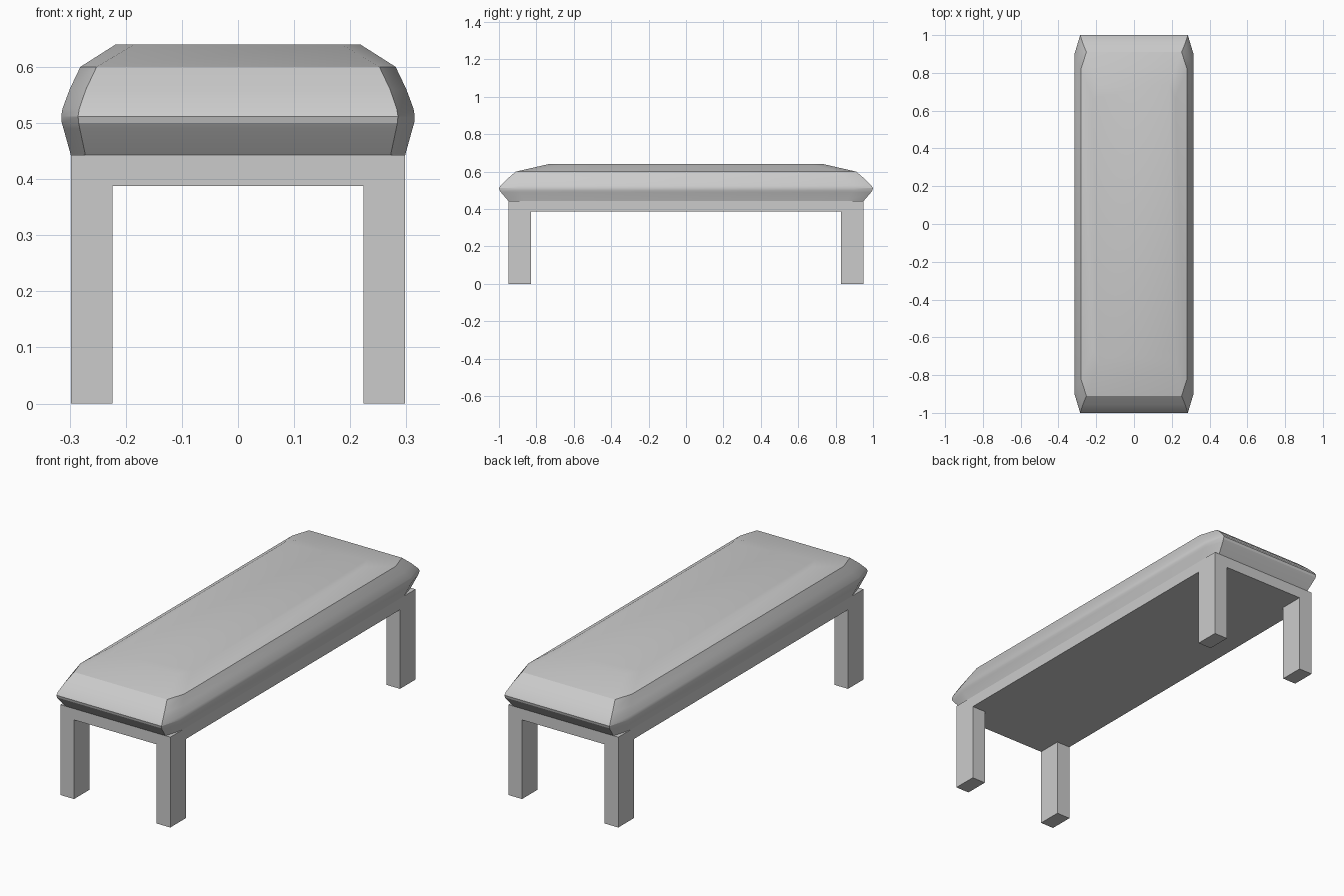
import bpy, bmesh

if "Cube" in bpy.data.objects:
    bpy.data.objects.remove(bpy.data.objects["Cube"])


def finish(bm, name, angle):
    bmesh.ops.recalc_face_normals(bm, faces=bm.faces[:])
    me = bpy.data.meshes.new(name)
    bm.to_mesh(me)
    bm.free()
    ob = bpy.data.objects.new(name, me)
    bpy.context.collection.objects.link(ob)
    bpy.ops.object.select_all(action='DESELECT')
    ob.select_set(True)
    bpy.context.view_layer.objects.active = ob
    if angle:
        bpy.ops.object.shade_smooth_by_angle(angle=angle)
    return ob


# Frame: a thin slab on a 3x3 grid whose corner cells extrude down into legs
XS = (-0.298, -0.224, 0.224, 0.298)
YS = (-0.95, -0.83, 0.83, 0.95)
SLAB_BOTTOM, SLAB_TOP = 0.388, 0.443
bm = bmesh.new()
grid = [[bm.verts.new((x, y, SLAB_BOTTOM)) for y in YS] for x in XS]
cells = {}
for i in range(3):
    for j in range(3):
        cells[i, j] = bm.faces.new((grid[i][j], grid[i][j + 1],
                                    grid[i + 1][j + 1], grid[i + 1][j]))
# slab sides and top
ring = ([grid[i][0] for i in range(4)] + [grid[3][j] for j in range(1, 4)]
        + [grid[i][3] for i in (2, 1, 0)] + [grid[0][j] for j in (2, 1)])
upper = [bm.verts.new((v.co.x, v.co.y, SLAB_TOP)) for v in ring]
for k in range(len(ring)):
    n = (k + 1) % len(ring)
    bm.faces.new((ring[k], ring[n], upper[n], upper[k]))
bm.faces.new(upper)
# legs
for i in (0, 2):
    for j in (0, 2):
        foot = bmesh.ops.extrude_discrete_faces(bm, faces=[cells[i, j]])['faces'][0]
        bmesh.ops.translate(bm, verts=foot.verts[:], vec=(0, 0, -SLAB_BOTTOM))
finish(bm, "frame_with_legs", None)

# Cushion: stacked chamfered rectangles
# z, half width, half length, chamfer in x, chamfer in y
LAYERS = [
    (0.443, 0.298, 0.950, 0.026, 0.09),
    (0.490, 0.311, 0.990, 0.029, 0.10),
    (0.500, 0.314, 0.997, 0.030, 0.10),
    (0.512, 0.315, 1.000, 0.030, 0.10),
    (0.525, 0.313, 0.992, 0.030, 0.10),
    (0.560, 0.300, 0.957, 0.029, 0.10),
    (0.600, 0.281, 0.910, 0.029, 0.09),
    (0.637, 0.220, 0.735, 0.030, 0.07),
    (0.642, 0.187, 0.660, 0.026, 0.06),
]
# the last rise only softens the long sides, so the top keeps its full length
LAYERS[-2:] = [(0.640, 0.218, 0.735, 0.033, 0.07)]

bm = bmesh.new()
prev = None
for z, w, l, cx, cy in LAYERS:
    pts = [(w - cx, -l), (w, -l + cy), (w, l - cy), (w - cx, l),
           (-w + cx, l), (-w, l - cy), (-w, -l + cy), (-w + cx, -l)]
    loop = [bm.verts.new((x, y, z)) for x, y in pts]
    if prev:
        for k in range(8):
            n = (k + 1) % 8
            bm.faces.new((prev[k], prev[n], loop[n], loop[k]))
    else:
        bm.faces.new(loop[::-1])
    prev = loop
bm.faces.new(prev)
# smooth only the vertical curve; chamfer and rim edges stay sharp
finish(bm, "cushion", 0.35)
